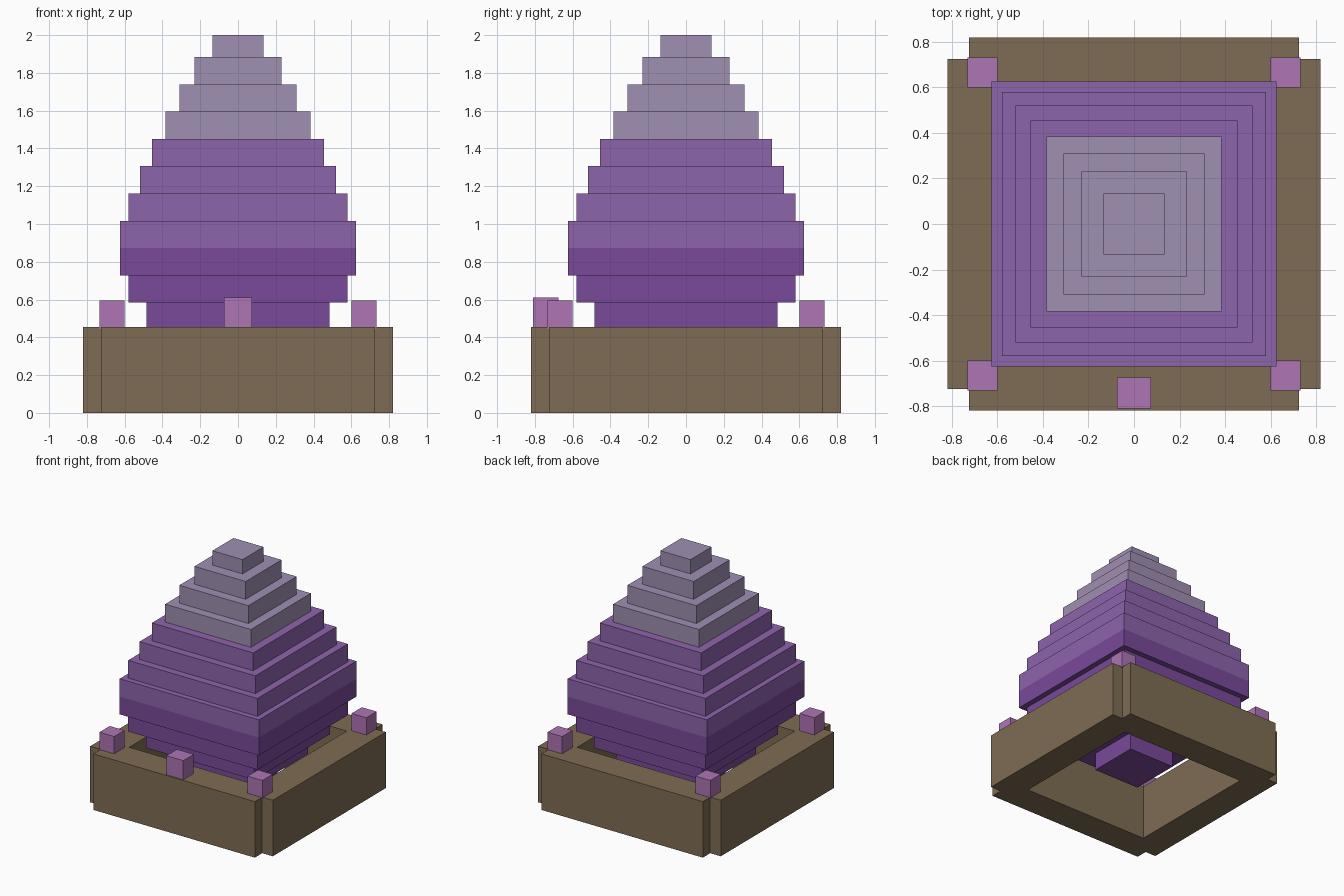
import bpy, bmesh

if "Cube" in bpy.data.objects:
    bpy.data.objects.remove(bpy.data.objects["Cube"])


def material(name, rgb):
    # 8-bit display colour to linear
    m = bpy.data.materials.new(name)
    m.diffuse_color = [(c / 255) ** 2.2 for c in rgb] + [1]
    m.use_nodes = True
    m.node_tree.nodes["Principled BSDF"].inputs["Base Color"].default_value = m.diffuse_color
    return m


brown = material("brown", (126, 108, 85))
deep = material("deep_purple", (121, 75, 153))
purple = material("purple", (140, 100, 170))
pale = material("pale_lilac", (158, 142, 177))
pink = material("pink_violet", (172, 116, 178))


def box(name, x, y, z, mat):
    """Axis-aligned box from (min, max) ranges."""
    bm = bmesh.new()
    bmesh.ops.create_cube(bm, size=1)
    for v in bm.verts:
        v.co = [r[0] if c < 0 else r[1] for c, r in zip(v.co, (x, y, z))]
    me = bpy.data.meshes.new(name)
    bm.to_mesh(me)
    bm.free()
    me.materials.append(mat)
    ob = bpy.data.objects.new(name, me)
    bpy.context.collection.objects.link(ob)
    return ob


# Base frame: four thick walls around an open square
INNER, OUTER, HALF, RIM = 0.575, 0.82, 0.725, 0.455
for name, s in (("front", -1), ("back", 1)):
    span = sorted((s * INNER, s * OUTER))
    box(name + "_wall", (-HALF, HALF), span, (0, RIM), brown)
for name, s in (("left", -1), ("right", 1)):
    span = sorted((s * INNER, s * OUTER))
    box(name + "_wall", span, (-HALF, HALF), (0, RIM), brown)

# Stepped bulb: stacked square layers, bottom to top
widths = [0.21, 0.37, 0.485, 0.58, 0.625, 0.625, 0.58, 0.52, 0.455,
          0.385, 0.31, 0.23, 0.135]
BOTTOM, STEP = 0.15, 0.1445
for i, w in enumerate(widths):
    z0 = BOTTOM + i * STEP
    z1 = min(z0 + STEP, 2.0)
    mat = deep if i < 5 else purple if i < 9 else pale
    box(f"bulb_layer_{i + 1}", (-w, w), (-w, w), (z0, z1), mat)

# Corner studs
for sx in (-1, 1):
    for sy in (-1, 1):
        box("corner_stud", sorted((sx * 0.6, sx * 0.732)),
            sorted((sy * 0.6, sy * 0.732)), (0.445, 0.595), pink)

# Front stud
box("front_stud", (-0.075, 0.075), (-0.81, -0.675), (RIM, 0.61), pink)
